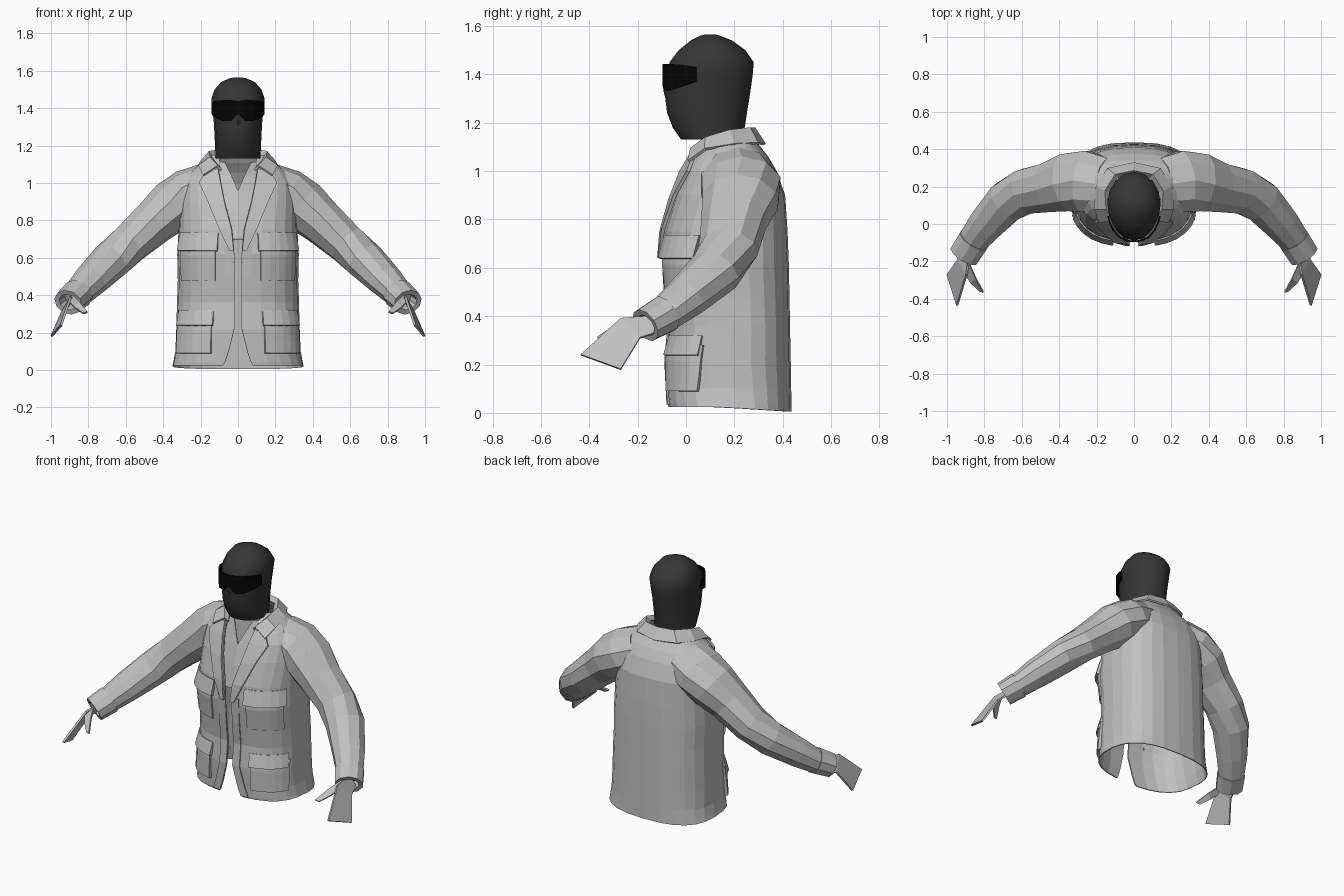
import bpy, bmesh, math
from mathutils import Vector

if "Cube" in bpy.data.objects:
    bpy.data.objects.remove(bpy.data.objects["Cube"])


def material(name, rgb):
    m = bpy.data.materials.new(name)
    m.diffuse_color = (*rgb, 1)
    m.use_nodes = True
    m.node_tree.nodes["Principled BSDF"].inputs["Base Color"].default_value = m.diffuse_color
    return m


GREY = material("jacket_grey", (0.53, 0.53, 0.53))
DARK = material("balaclava_charcoal", (0.036, 0.036, 0.036))
BLACK = material("lens_black", (0.0015, 0.0015, 0.0015))


def grid_object(name, rows, mat, closed=False, caps=False, mirror=True,
                thick=0.0, offset=-1, smooth=False):
    """Skin rows of points; optionally close rings, cap, mirror, thicken."""
    bm = bmesh.new()
    vs = [[bm.verts.new(p) for p in r] for r in rows]
    n = len(rows[0])
    for a, b in zip(vs, vs[1:]):
        for i in range(n if closed else n - 1):
            j = (i + 1) % n
            bm.faces.new((a[i], a[j], b[j], b[i]))
    if caps:
        bm.faces.new(vs[0])
        bm.faces.new(vs[-1])
        bmesh.ops.recalc_face_normals(bm, faces=bm.faces)
    me = bpy.data.meshes.new(name)
    bm.to_mesh(me)
    bm.free()
    me.materials.append(mat)
    ob = bpy.data.objects.new(name, me)
    bpy.context.collection.objects.link(ob)
    if mirror:
        m = ob.modifiers.new("mirror", 'MIRROR')
        m.merge_threshold = 0.002
    if thick:
        s = ob.modifiers.new("thickness", 'SOLIDIFY')
        s.thickness, s.offset = thick, offset
    if smooth:
        bpy.context.view_layer.objects.active = ob
        ob.select_set(True)
        bpy.ops.object.shade_smooth_by_angle(angle=math.radians(40))
        ob.select_set(False)
    return ob


# Torso levels: height, half width, front y, back y, half opening
LEVELS = [(0.005, .352, -.075, .437, .08), (.04, .347, -.078, .436, .07),
          (.10, .335, -.08, .435, .05), (.22, .33, -.085, .433, .02),
          (.36, .326, -.072, .43, .02), (.48, .322, -.085, .428, .02),
          (.62, .325, -.10, .425, .02), (.75, .318, -.09, .42, .03),
          (.90, .312, -.05, .41, .07), (1.0, .30, -.01, .375, .09),
          (1.06, .255, .02, .34, .10), (1.11, .20, .06, .30, .10),
          (1.15, .15, .09, .275, .10)]


def level(z):
    for a, b in zip(LEVELS, LEVELS[1:]):
        if z <= b[0]:
            t = (z - a[0]) / (b[0] - a[0])
            return [p + (q - p) * t for p, q in zip(a, b)]
    return LEVELS[-1]


def angle_at(x, w):
    return math.asin(min(1, (x / w)) ** 1.3)


def surface(a, z, out=0.0):
    """Point on the jacket body at angle a (0 front, pi back)."""
    _, w, yf, yb, _ = level(z)
    c, r = (yf + yb) / 2, (yb - yf) / 2
    s, k = max(0, math.sin(a)), math.cos(a)
    x = (w + out) * s ** 0.77
    y = c - (r + out) * math.copysign(abs(k) ** 0.77, k)
    return Vector((0 if a > math.pi - 1e-5 else x, y, z))


def on_front(x, z, out):
    return surface(angle_at(x, level(z)[1]), z, out)


# Jacket body, open at the front, hem lifted slightly at the sides
rows = []
for n, (z, w, yf, yb, xo) in enumerate(LEVELS):
    a0 = angle_at(xo, w)
    row = [surface(a0 + (math.pi - a0) * i / 12, z) for i in range(13)]
    if n == 0:
        for p in row:
            p.z += .02 * min(1, (yb - p.y) / .3)
    rows.append(row)
grid_object("jacket_body", rows, GREY, thick=0.006)


# Pockets and flaps wrapping round the front corners
def patch(name, x0, x1, z0, z1, out0, out1, steps=5):
    rows = []
    for k in range(4):
        t = k / 3
        z = z0 + (z1 - z0) * t
        w = level(z)[1]
        a0, a1 = angle_at(x0, w), angle_at(x1, w)
        out = out0 + (out1 - out0) * t
        rows.append([surface(a0 + (a1 - a0) * i / steps, z, out)
                     for i in range(steps + 1)])
    grid_object(name, rows, GREY, thick=0.018)


patch("chest_pocket", .12, .30, .48, .68, .006, .010)
patch("chest_flap", .105, .305, .64, .735, .024, .006)
patch("lower_pocket", .14, .316, .09, .28, .016, .010)
patch("lower_flap", .13, .312, .24, .32, .021, .005)

# Placket strip following the front opening
placket = [[on_front(level(z)[4] + dx, z, .005) for dx in (.001, .025, .05)]
           for z in (.035, .10, .22, .36, .50, .66)]
grid_object("front_placket", placket, GREY, thick=0.01)

# Lapels folded back along the opening
LAPEL_Z = (.64, .75, .88, 1.0, 1.075)
inner = [on_front(x, z, .014) for x, z in zip((.022, .032, .065, .088, .10), LAPEL_Z)]
outer = [on_front(x, z, .012) for x, z in zip((.045, .10, .155, .20, .165), (.64, .76, .90, 1.0, 1.06))]
grid_object("lapel", [inner, outer], GREY, thick=0.014, offset=0)

# Collar: inner edge, roll line and fall edge
collar = [
    [(.09, .03, 1.07), (.125, .08, 1.11), (.135, .17, 1.14), (.09, .25, 1.15), (0, .27, 1.15)],
    [(.11, .02, 1.09), (.15, .08, 1.135), (.155, .18, 1.165), (.10, .265, 1.175), (0, .285, 1.175)],
    [(.185, .01, 1.04), (.21, .08, 1.09), (.20, .20, 1.11), (.14, .295, 1.115), (0, .325, 1.11)]]
grid_object("collar", collar, GREY, thick=0.012, offset=0)

# Shirt seen in the neck opening, with a notched neckline
shirt = [[(0, -.06, .70), (.06, -.06, .70)],
         [(0, -.035, .84), (.10, -.025, .84)],
         [(0, -.005, .96), (.13, .02, .96)],
         [(.035, .025, 1.04), (.14, .06, 1.04)],
         [(.07, .055, 1.11), (.14, .10, 1.12)]]
grid_object("shirt_front", shirt, GREY, thick=0.006)

# Sleeves: centre, horizontal radius, vertical radius
ARM = [(.16, .205, .985, .150, .12), (.26, .226, .938, .165, .136),
       (.35, .224, .876, .155, .136),
       (.45, .197, .79, .132, .118), (.58, .175, .675, .12, .105),
       (.68, .12, .585, .112, .10), (.79, .0, .477, .095, .086),
       (.865, -.095, .40, .078, .070)]
CUFF = [(.855, -.085, .41, .085, .078), (.908, -.168, .362, .082, .070),
        (.907, -.166, .363, .055, .045), (.88, -.12, .385, .05, .04)]


def tube(name, path, sides):
    rows = []
    for i, p in enumerate(path):
        a, b = path[max(0, i - 1)], path[min(len(path) - 1, i + 1)]
        if path is CUFF:
            a, b = path[0], path[1]
        t = (Vector(b[:3]) - Vector(a[:3])).normalized()
        h = t.cross(Vector((0, 0, 1))).normalized()
        v = h.cross(t)
        ring = []
        for k in range(sides):
            q = 2 * math.pi * (k + .5) / sides
            ring.append(Vector(p[:3]) + h * p[3] * math.cos(q) * 1.04
                        + v * p[4] * math.sin(q) * 1.04)
        rows.append(ring)
    grid_object(name, rows, GREY, closed=True, caps=True)


tube("sleeve", ARM, 10)
tube("cuff", CUFF, 10)

# Flat hands: wrist to mitten tip, plus a thumb
palm = [[(.875, -.13, .40), (.915, -.11, .335)],
        [(.895, -.27, .39), (.94, -.19, .31)],
        [(.945, -.435, .24), (.997, -.27, .18)]]
grid_object("hand", palm, GREY, thick=0.012, offset=0)
thumb = [[(.885, -.20, .40), (.90, -.27, .36)],
         [(.845, -.29, .36), (.875, -.31, .335)],
         [(.805, -.365, .31), (.828, -.355, .302)]]
grid_object("thumb", thumb, GREY, thick=0.012, offset=0)

# Masked head: height, half width, front y, back y
HEAD = [(1.13, .120, -.02, .235), (1.18, .122, -.055, .243),
        (1.24, .125, -.078, .252), (1.32, .129, -.088, .265),
        (1.39, .136, -.083, .275), (1.45, .143, -.068, .28),
        (1.50, .125, -.03, .245), (1.54, .09, .02, .19),
        (1.56, .045, .06, .14), (1.565, .02, .08, .12)]
rows = []
for z, w, yf, yb in HEAD:
    c, r = (yf + yb) / 2, (yb - yf) / 2
    rows.append([(w * math.sin(a), c - r * math.cos(a), z)
                 for a in (2 * math.pi * i / 16 for i in range(16))])
grid_object("masked_head", rows, DARK, closed=True, caps=True, mirror=False, smooth=True)

# Nose ridge under the glasses
nose = [[(0, -.090, 1.385), (.02, -.078, 1.385)],
        [(0, -.094, 1.335), (.024, -.08, 1.335)],
        [(0, -.085, 1.30), (.02, -.078, 1.305)]]
grid_object("nose", nose, DARK)

# Wraparound glasses: x, y, low z, high z
LENS = [(0, -.093, 1.37, 1.438), (.018, -.092, 1.352, 1.441), (.04, -.088, 1.332, 1.443),
        (.08, -.070, 1.332, 1.443), (.110, -.034, 1.345, 1.44),
        (.130, .008, 1.358, 1.435), (.1385, .042, 1.37, 1.43)]
rows = [[(x, y, lo) for x, y, lo, hi in LENS], [(x, y, hi) for x, y, lo, hi in LENS]]
grid_object("glasses", rows, BLACK, thick=0.009, offset=0)
